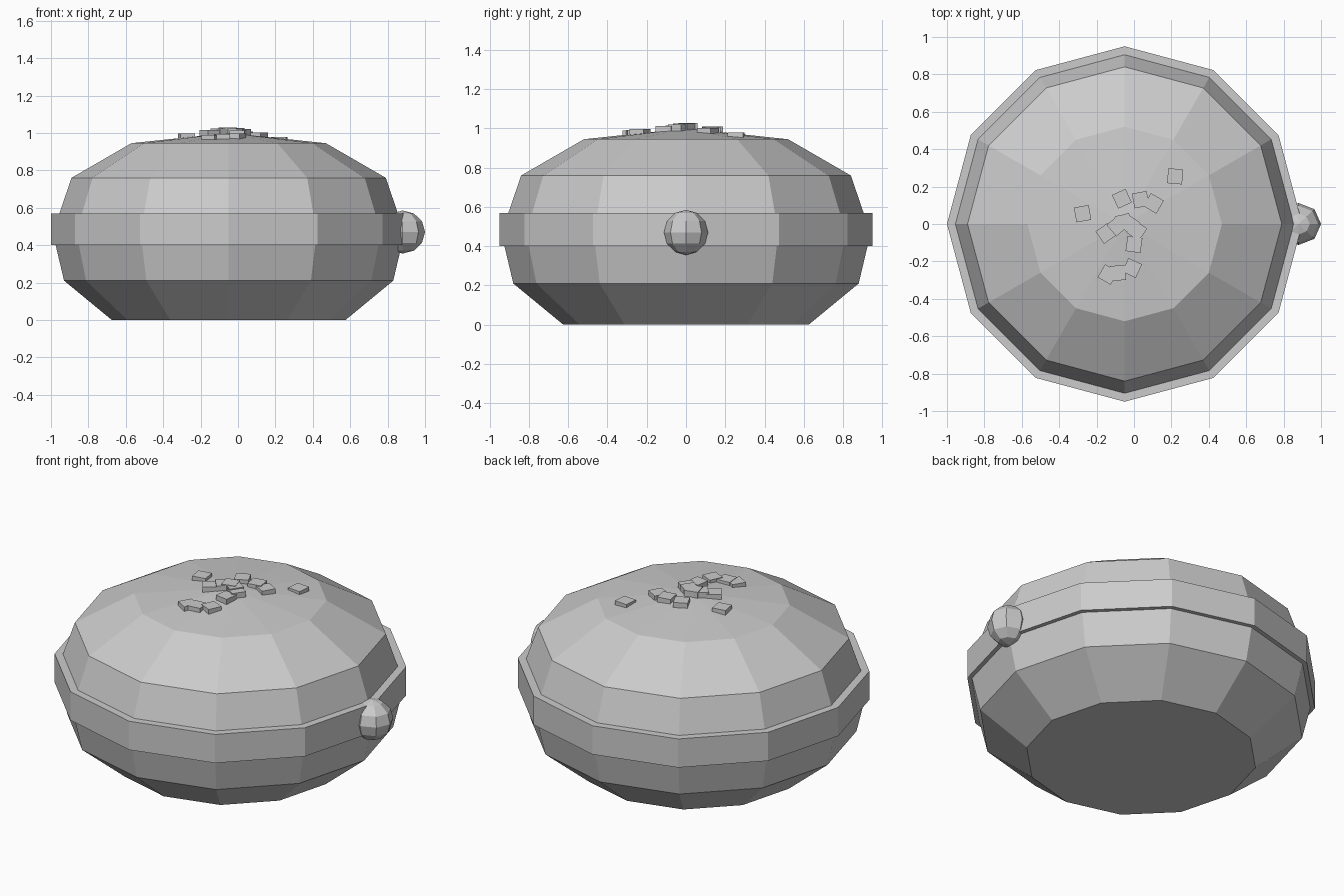
import bpy, bmesh, math
from mathutils import Matrix, Vector

if "Cube" in bpy.data.objects:
    bpy.data.objects.remove(bpy.data.objects["Cube"])

CX = -0.05   # axis of the round body
SIDES = 12


def finish(name, bm):
    bmesh.ops.remove_doubles(bm, verts=bm.verts, dist=1e-5)
    bmesh.ops.recalc_face_normals(bm, faces=bm.faces)
    me = bpy.data.meshes.new(name)
    bm.to_mesh(me)
    bm.free()
    ob = bpy.data.objects.new(name, me)
    bpy.context.collection.objects.link(ob)
    return ob


def lathe(name, profile, closed=False):
    """Turn (radius, z) points around the body axis."""
    bm = bmesh.new()
    rings = []
    for r, z in profile:
        if r == 0:
            rings.append([bm.verts.new((CX, 0, z))] * SIDES)
        else:
            rings.append([bm.verts.new((CX + r * math.cos(2 * math.pi * i / SIDES),
                                        r * math.sin(2 * math.pi * i / SIDES), z))
                          for i in range(SIDES)])
    pairs = list(zip(rings, rings[1:]))
    if closed:
        pairs.append((rings[-1], rings[0]))
    for a, b in pairs:
        for i in range(SIDES):
            j = (i + 1) % SIDES
            bm.faces.new(list(dict.fromkeys((a[i], a[j], b[j], b[i]))))
    return finish(name, bm)


# Rounded body with a flat base and shallow domed top
lathe("body", [(0, 0), (0.625, 0), (0.88, 0.21), (0.925, 0.40), (0.905, 0.57),
               (0.84, 0.76), (0.52, 0.945), (0, 1.0)])

# Raised band around the middle
lathe("band", [(0.90, 0.40), (0.95, 0.40), (0.95, 0.57), (0.89, 0.57)], closed=True)

# Small faceted knob on the right side
bm = bmesh.new()
bmesh.ops.create_uvsphere(bm, u_segments=8, v_segments=6, radius=1.0)
bmesh.ops.scale(bm, vec=Vector((0.12, 0.112, 0.115)), verts=bm.verts)
bmesh.ops.translate(bm, vec=Vector((0.88, 0, 0.47)), verts=bm.verts)
finish("knob", bm)

# Flat crumbs scattered on the top: x, y, turn in degrees
crumbs = [(-0.275, 0.055, 10), (-0.065, 0.135, 25), (0.035, 0.13, 10),
          (0.105, 0.11, -30), (-0.15, -0.05, 35), (-0.09, -0.01, 40),
          (-0.055, 0.01, 15), (-0.02, -0.005, 55), (0.015, -0.035, -35),
          (0.0, -0.11, -8), (-0.14, -0.27, -30), (-0.085, -0.262, 5),
          (-0.01, -0.235, -25), (0.22, 0.255, -5)]
bm = bmesh.new()
for x, y, turn in crumbs:
    top = 1.03 - 0.14 * math.hypot(x - CX, y)
    m = (Matrix.Translation((x, y, top - 0.02))
         @ Matrix.Rotation(math.radians(turn), 4, 'Z')
         @ Matrix.Diagonal((0.08, 0.08, 0.04, 1)))
    bmesh.ops.create_cube(bm, size=1.0, matrix=m)
finish("crumbs", bm)
